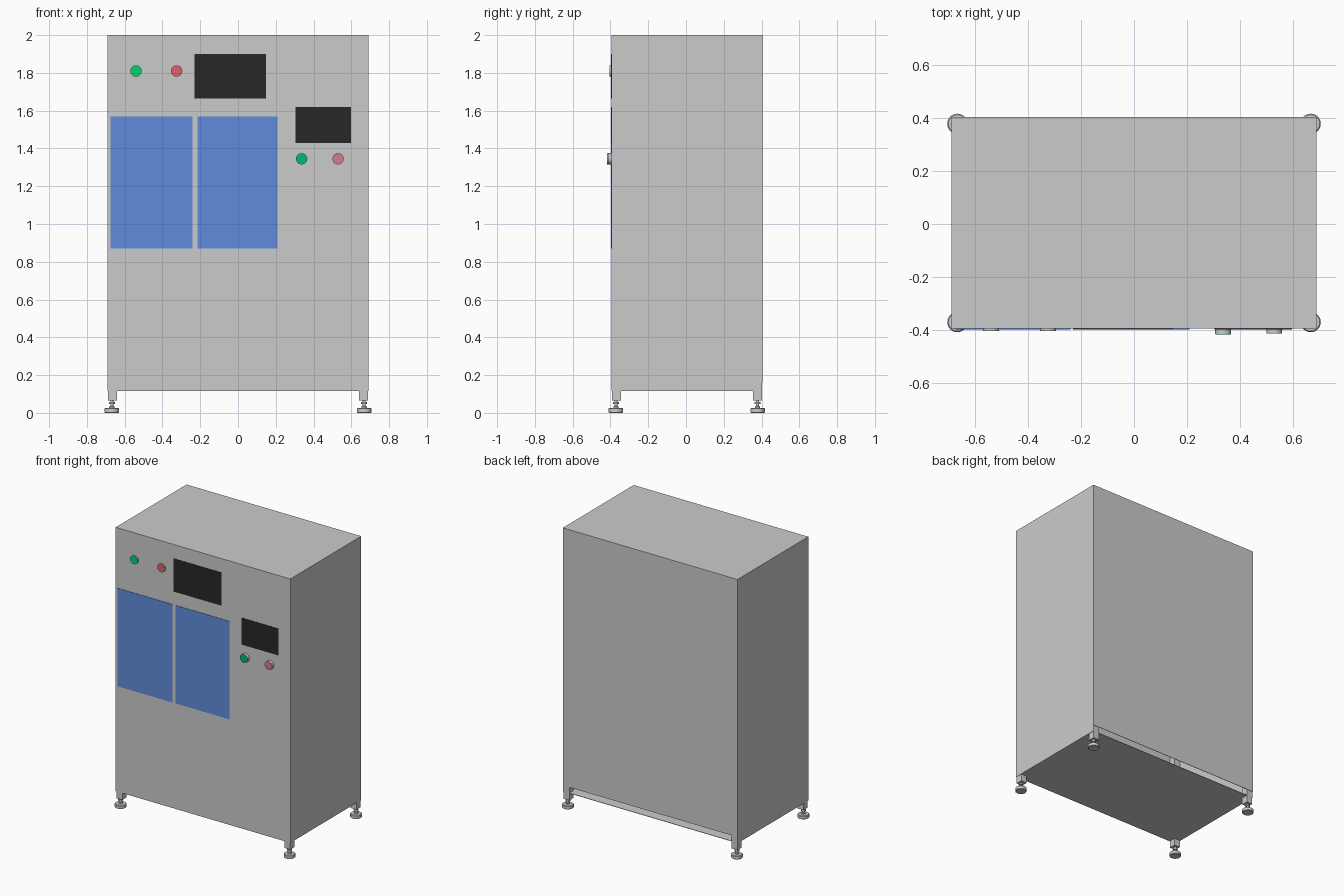
import bpy, bmesh
from math import pi, cos, sin

if "Cube" in bpy.data.objects:
    bpy.data.objects.remove(bpy.data.objects["Cube"])

X = 0.69                      # half width of cabinet
Y0, Y1 = -0.395, 0.405        # front and back faces
ZB, ZT = 0.115, 2.0           # panel bottom and top
T = 0.003                     # sheet thickness
S = 0.047                     # frame tube size


def material(name, rgb):
    m = bpy.data.materials.new(name)
    m.diffuse_color = (*rgb, 1)
    m.use_nodes = True
    m.node_tree.nodes["Principled BSDF"].inputs["Base Color"].default_value = m.diffuse_color
    return m


def finish(name, bm, mat=None):
    bmesh.ops.recalc_face_normals(bm, faces=bm.faces)
    me = bpy.data.meshes.new(name)
    bm.to_mesh(me)
    bm.free()
    ob = bpy.data.objects.new(name, me)
    bpy.context.collection.objects.link(ob)
    if mat:
        me.materials.append(mat)
    return ob


def box(name, x, y, z, mat=None):
    bm = bmesh.new()
    bmesh.ops.create_cube(bm, size=1)
    for v in bm.verts:
        for i, (a, b) in enumerate((x, y, z)):
            v.co[i] = (a + b) / 2 + v.co[i] * (b - a)
    return finish(name, bm, mat)


def lathe(name, profile, place, mat=None, n=32):
    """Closed solid of revolution from (radius, height) pairs."""
    bm = bmesh.new()
    rings = [[bm.verts.new(place(r * cos(2 * pi * k / n), r * sin(2 * pi * k / n), h))
              for k in range(n)] for r, h in profile]
    for a, b in zip(rings, rings[1:]):
        for k in range(n):
            bm.faces.new((a[k], a[(k + 1) % n], b[(k + 1) % n], b[k]))
    bm.faces.new(rings[0])
    bm.faces.new(rings[-1])
    ob = finish(name, bm, mat)
    bpy.context.view_layer.objects.active = ob
    ob.select_set(True)
    bpy.ops.object.shade_smooth_by_angle()
    ob.select_set(False)
    return ob


# Sheet panels; the back stops higher and leaves an open slot
box("front_panel", (-X, X), (Y0, Y0 + T), (ZB, ZT))
box("back_panel", (-X, X), (Y1 - T, Y1), (0.16, ZT))
box("top_panel", (-X + T, X - T), (Y0 + T, Y1 - T), (ZT - T, ZT))
box("floor_panel", (-X + T, X - T), (Y0 + T, Y1 - T), (ZB, ZB + T))
for side, a, b in (("left", -X, -X + T), ("right", X - T, X)):
    box(side + "_panel", (a, b), (Y0 + T, Y1 - T), (ZB, ZT))

# Inner frame: corner posts reaching below the panels, and cross rails
FX, F0, F1 = X - T, Y0 + T, Y1 - T
posts = [(-FX, F0), (FX - S, F0), (-FX, F1 - S), (FX - S, F1 - S)]
for x, y in posts:
    box("corner_post", (x, x + S), (y, y + S), (0.065, ZT - T))
for z in (0.81, ZT - T - S):
    for y in (F0, F1 - S):
        box("long_rail", (-FX + S, FX - S), (y, y + S), (z, z + S))
    for x in (-FX, FX - S):
        box("side_rail", (x, x + S), (F0 + S, F1 - S), (z, z + S))

# Levelling feet: pad, stud and lock nut
foot = [(0.034, 0), (0.038, 0.003), (0.038, 0.022), (0.034, 0.026), (0.014, 0.027),
        (0.014, 0.034), (0.008, 0.036), (0.008, 0.048), (0.016, 0.048),
        (0.016, 0.058), (0.008, 0.058), (0.008, 0.066)]
for x in (-0.668, 0.668):
    for y in (-0.371, 0.379):
        lathe("levelling_foot", foot, lambda u, v, h: (x + u, y + v, h))

# Blue windows and dark screens on the front
blue = material("window_blue", (0.12, 0.26, 0.72))
dark = material("screen_black", (0.02, 0.02, 0.02))
for name, x, z, mat in (("left_window", (-0.675, -0.24), (0.87, 1.57), blue),
                        ("right_window", (-0.215, 0.21), (0.87, 1.57), blue),
                        ("upper_screen", (-0.23, 0.147), (1.665, 1.90), dark),
                        ("side_screen", (0.305, 0.597), (1.43, 1.62), dark)):
    box(name, x, (Y0 - 0.003, Y0), z, mat)

# Push buttons: grey body with a coloured cap
for name, x, z, depth, rgb in (
        ("upper_green", -0.54, 1.81, 0.010, (0.0, 0.65, 0.16)),
        ("upper_red", -0.325, 1.81, 0.010, (0.72, 0.12, 0.15)),
        ("lower_green", 0.337, 1.345, 0.022, (0.0, 0.48, 0.17)),
        ("lower_red", 0.53, 1.345, 0.019, (0.65, 0.21, 0.25))):
    at = lambda u, v, h: (x + u, Y0 - h, z + v)
    lathe(name + "_button_body", [(0.03, 0), (0.03, depth - 0.001)], at)
    lathe(name + "_button_cap", [(0.029, depth - 0.001), (0.029, depth)], at,
          material(name, rgb))
